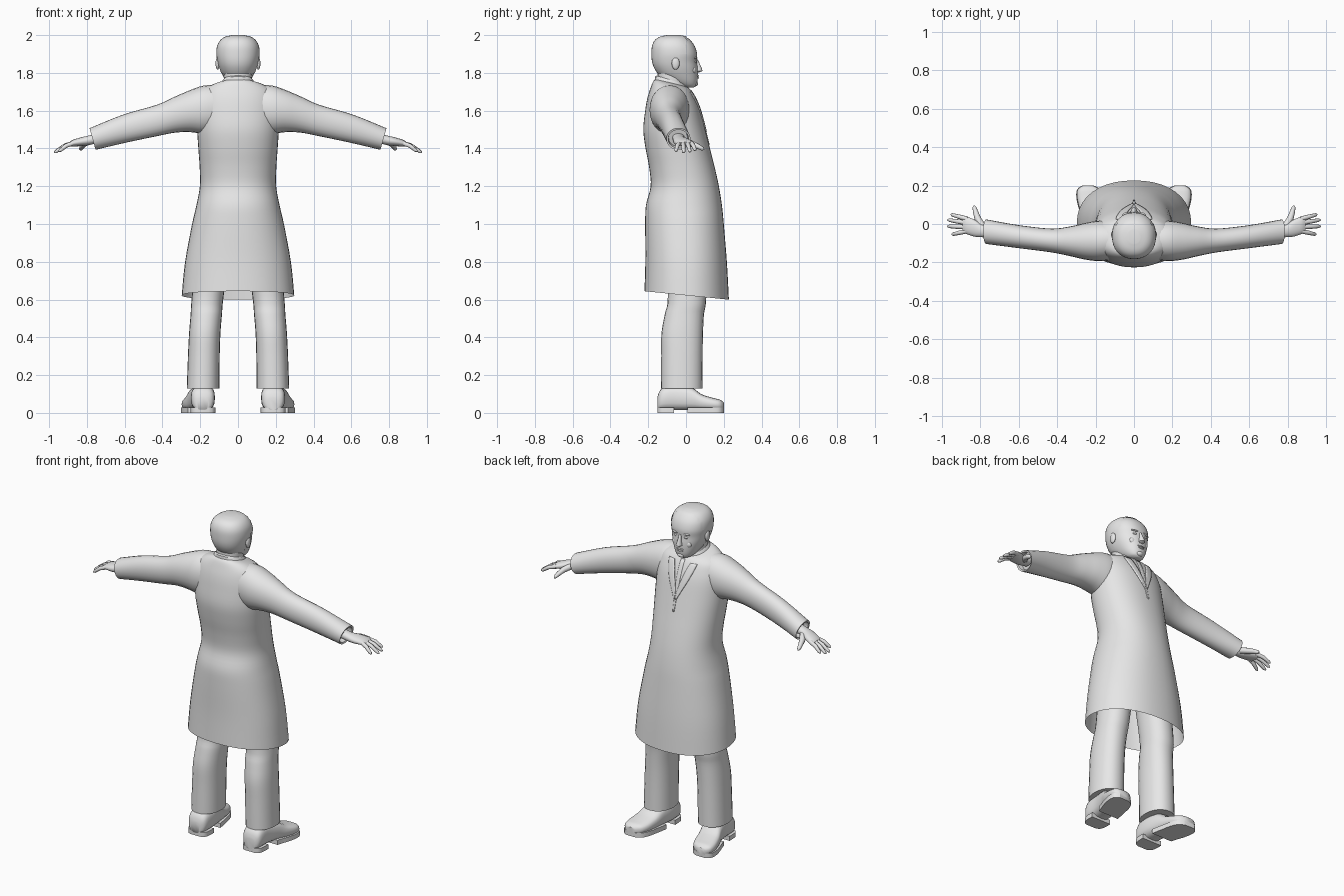
import bpy, bmesh, math
from mathutils import Vector
from mathutils.bvhtree import BVHTree

if "Cube" in bpy.data.objects:
    bpy.data.objects.remove(bpy.data.objects["Cube"])

grey = bpy.data.materials.new("plain_grey")
grey.diffuse_color = (0.8, 0.8, 0.8, 1)
grey.use_nodes = True
grey.node_tree.nodes["Principled BSDF"].inputs["Base Color"].default_value = grey.diffuse_color


def finish(name, bm, mirror=False, angle=45):
    bmesh.ops.recalc_face_normals(bm, faces=bm.faces)
    me = bpy.data.meshes.new(name)
    bm.to_mesh(me)
    bm.free()
    me.materials.append(grey)
    for p in me.polygons:
        p.use_smooth = True
    me.set_sharp_from_angle(angle=math.radians(angle))
    ob = bpy.data.objects.new(name, me)
    bpy.context.collection.objects.link(ob)
    if mirror:
        ob.modifiers.new("mirror", 'MIRROR').use_mirror_merge = False
    return ob


def loft(name, rings, caps=(True, True), mirror=False, angle=45):
    bm = bmesh.new()
    vs = [[bm.verts.new(p) for p in r] for r in rings]
    n = len(rings[0])
    for a, b in zip(vs, vs[1:]):
        for i in range(n):
            j = (i + 1) % n
            bm.faces.new((a[i], a[j], b[j], b[i]))
    if caps[0]:
        bm.faces.new(vs[0])
    if caps[1]:
        bm.faces.new(vs[-1])
    return finish(name, bm, mirror, angle)


def smooth(rows, k=4):
    """Catmull-Rom interpolation between rows of section sizes."""
    out = []
    for i in range(len(rows) - 1):
        p0, p1, p2, p3 = (rows[max(0, min(len(rows) - 1, i + d))] for d in (-1, 0, 1, 2))
        for s in range(k):
            t = s / k
            out.append([0.5 * (2 * b + (c - a) * t + (2 * a - 5 * b + 4 * c - d) * t * t
                               + (3 * b - a - 3 * c + d) * t ** 3)
                        for a, b, c, d in zip(p0, p1, p2, p3)])
    return out + [list(rows[-1])]


def oval(n, p=2.0):
    f = lambda v: math.copysign(abs(v) ** (2 / p), v)
    return [(f(math.cos(2 * math.pi * i / n)), f(math.sin(2 * math.pi * i / n))) for i in range(n)]


def level(z, hx, yb, yf, slope=0, x=0, n=40, p=2.2):
    """Horizontal section from yb to yf, tilted by slope along y."""
    c, h = (yb + yf) / 2, (yf - yb) / 2
    return [(x + hx * u, c + h * v, z + slope * h * v) for u, v in oval(n, p)]


def tube(name, pts, radii, mirror=True, n=10, flat=1.0):
    rings = []
    pts = [Vector(p) for p in pts]
    for i, p in enumerate(pts):
        d = pts[min(i + 1, len(pts) - 1)] - pts[max(i - 1, 0)]
        side = d.cross(Vector((0, 0, 1))).normalized()
        up = side.cross(d).normalized()
        rings.append([p + radii[i] * (u * side + v * flat * up) for u, v in oval(n)])
    return loft(name, rings, mirror=mirror)


def blob(name, loc, size, mirror=False):
    bm = bmesh.new()
    bmesh.ops.create_uvsphere(bm, u_segments=16, v_segments=10, radius=1)
    for v in bm.verts:
        v.co = Vector(loc) + Vector(a * b for a, b in zip(v.co, size))
    return finish(name, bm, mirror)


# Coat body, open at the hem: z, half width, back, front, slope
coat_rows = [(.622, .298, -.22, .227, -.1), (.8, .28, -.215, .217, -.05), (1.0, .243, -.216, .2, 0),
             (1.1, .22, -.212, .19, 0), (1.2, .202, -.187, .174, 0), (1.3, .203, -.195, .152, 0),
             (1.4, .21, -.214, .127, 0), (1.5, .216, -.226, .102, 0), (1.6, .215, -.216, .076, 0),
             (1.66, .205, -.205, .055, -.03), (1.705, .185, -.19, .035, -.08),
             (1.735, .135, -.175, .018, -.18), (1.748, .082, -.16, 0, -.25)]
coat = loft("coat", [level(*r) for r in smooth(coat_rows)], caps=(False, True))
surface = BVHTree.FromPolygons([v.co for v in coat.data.vertices],
                               [tuple(p.vertices) for p in coat.data.polygons])

# Sleeves: x, centre z, centre y, half height, half depth, end tilt
sleeve_rows = [(.1, 1.61, -.085, .125, .1, 0), (.18, 1.605, -.088, .128, .105, 0),
               (.25, 1.598, -.09, .112, .096, 0), (.33, 1.58, -.09, .096, .078, 0),
               (.43, 1.548, -.086, .083, .062, 0), (.6, 1.505, -.066, .074, .06, .008),
               (.77, 1.45, -.04, .057, .064, .016)]


def sleeve_ring(x, z, y, rz, ry, tilt):
    return [(x + tilt * v, y + ry * u, z + rz * v) for u, v in oval(24, 2.1)]


sl = [sleeve_ring(*r) for r in smooth(sleeve_rows)]
sl.append(sleeve_ring(.767, 1.45, -.04, .048, .054, .016))
sl.append(sleeve_ring(.74, 1.457, -.042, .045, .05, .016))
loft("sleeve", sl, mirror=True)

# Hands: palm, four fingers and a thumb
palm_rows = [(.74, 1.455, -.04, .026, .032, 0), (.79, 1.443, -.036, .025, .033, 0),
             (.83, 1.436, -.022, .023, .044, 0), (.87, 1.428, -.008, .018, .045, .003),
             (.89, 1.421, -.004, .012, .04, .004)]
loft("palm", [sleeve_ring(*r) for r in smooth(palm_rows)], mirror=True)
for i, (y0, x1, y1, z1) in enumerate([(.026, .955, .05, 1.39), (.005, .973, .022, 1.381),
                                      (-.016, .974, -.012, 1.378), (-.036, .95, -.055, 1.385)]):
    a, b = Vector((.868, y0, 1.429)), Vector((x1, y1, z1))
    m = a.lerp(b, .5) + Vector((0, 0, .008))
    tube(f"finger_{i + 1}", [a, m, b.lerp(a, .1), b], [.0125, .0115, .009, .003])
tube("thumb", [(.79, -.012, 1.438), (.815, .03, 1.425), (.826, .065, 1.41), (.832, .088, 1.398),
               (.833, .096, 1.394)], [.018, .017, .0135, .01, .003])

# Trouser legs: z, half width, back, front, slope, centre x
leg_rows = [(.13, .086, -.132, .088, 0, .185), (.3, .084, -.131, .088, 0, .181),
            (.42, .083, -.13, .09, 0, .176), (.52, .083, -.113, .095, 0, .168),
            (.62, .084, -.096, .108, 0, .16), (.95, .09, -.11, .11, 0, .12)]
loft("trouser_leg", [level(*r, n=24) for r in smooth(leg_rows)], mirror=True)

# Shoes: y, centre x, half width, height
shoe_rows = [(-.152, .187, .03, .08), (-.14, .186, .052, .115), (-.11, .186, .062, .14),
             (-.04, .187, .064, .145), (.03, .2, .067, .135), (.08, .214, .071, .1),
             (.14, .227, .071, .08), (.18, .235, .058, .07), (.2, .24, .028, .055)]
shoe = smooth(shoe_rows, 3)
loft("shoe", [[(x + w * u, y, .014 + (h - .014) * (v + 1) / 2) for u, v in oval(20, 2.8)]
              for y, x, w, h in shoe], mirror=True)


def sole(name, lo, hi):
    rows = [r for r in shoe if lo <= r[0] <= hi]
    loft(name, [[(x + s * (w + .003), y, z) for s, z in ((-1, 0), (1, 0), (1, .028), (-1, .028))]
                for y, x, w, h in rows], mirror=True, angle=30)


sole("shoe_heel", -1, -.06)
sole("shoe_sole", -.012, 1)

# Neck and shirt collar
loft("neck", [level(*r, n=24) for r in [(1.68, .08, -.155, 0), (1.74, .073, -.15, -.005, -.15),
                                        (1.82, .075, -.15, 0)]])
loft("shirt_collar", [level(*r, n=32) for r in [(1.72, .1, -.168, .012, -.2), (1.755, .083, -.164, .005, -.3),
                                                (1.762, .078, -.156, 0, -.3), (1.735, .074, -.15, -.004, -.3)]])

# Head: z, half width, back, front
head_rows = [(1.722, .022, -.01, .04), (1.732, .044, -.04, .052), (1.755, .064, -.09, .06),
             (1.79, .083, -.14, .063), (1.825, .097, -.165, .062), (1.86, .106, -.177, .058),
             (1.9, .112, -.18, .059), (1.94, .108, -.177, .047), (1.97, .092, -.163, .026),
             (1.988, .067, -.138, .003), (1.997, .03, -.1, -.03)]
head_rings = [level(*r, n=36) for r in smooth(head_rows)]
loft("head", head_rings, angle=60)

# Hair cap: inflated skull kept behind the hairline and above the nape
mid = Vector((0, -.06, 1.87))
hair = loft("hair", [[mid + (Vector(p) - mid) * 1.025 for p in r] for r in head_rings], angle=60)
bm = bmesh.new()
bm.from_mesh(hair.data)


def is_bald(c):
    sideburn = 1.8 if c.y < -.075 else 1.87 if c.y < -.03 else 1.9
    return c.y > 0 or c.z < sideburn


bmesh.ops.delete(bm, geom=[f for f in bm.faces if is_bald(f.calc_center_median())], context='FACES')
bm.to_mesh(hair.data)
bm.free()

# Face details
loft("nose", [[(w * u, y + d * v, z) for u, v in oval(12)] for z, w, y, d in
              [(1.803, .01, .058, .012), (1.81, .018, .062, .025), (1.822, .015, .063, .022),
               (1.85, .009, .06, .012), (1.872, .007, .056, .006)]])
blob("ear", (.108, -.055, 1.85), (.011, .021, .033), True)
blob("eyebrow", (.036, .05, 1.878), (.024, .011, .006), True)
blob("eye", (.034, .048, 1.858), (.015, .009, .007), True)
blob("cheek", (.042, .04, 1.815), (.022, .013, .02), True)
blob("upper_lip", (0, .06, 1.784), (.024, .009, .005))
blob("lower_lip", (0, .06, 1.774), (.02, .009, .005))
blob("chin", (0, .048, 1.742), (.022, .016, .014))


def strip(name, rows, lift, mirror):
    """Thin plate laid on the coat chest; rows hold z, left x, right x."""
    bm = bmesh.new()
    grid = []
    for z, a, b in smooth(rows, 3):
        line = []
        for k in range(5):
            x = a + (b - a) * k / 4
            hit = surface.ray_cast(Vector((x, 1, z)), Vector((0, -1, 0)))[0]
            line.append(bm.verts.new((x, (hit.y if hit else 0) + lift, z)))
        grid.append(line)
    for a, b in zip(grid, grid[1:]):
        for k in range(4):
            bm.faces.new((a[k], a[k + 1], b[k + 1], b[k]))
    ob = finish(name, bm, mirror)
    ob.modifiers.new("thickness", 'SOLIDIFY').thickness = .008
    return ob


# Lapels around the neck opening, front placket and chest pocket edge
strip("lapel", [(1.7, .055, .095), (1.66, .04, .085), (1.6, .022, .062), (1.54, .006, .032),
                (1.49, .002, .008)], .006, True)
strip("shirt_placket", [(1.71, -.012, .012), (1.62, -.012, .012), (1.5, -.008, .008), (1.42, -.005, .005)],
      .003, False)
